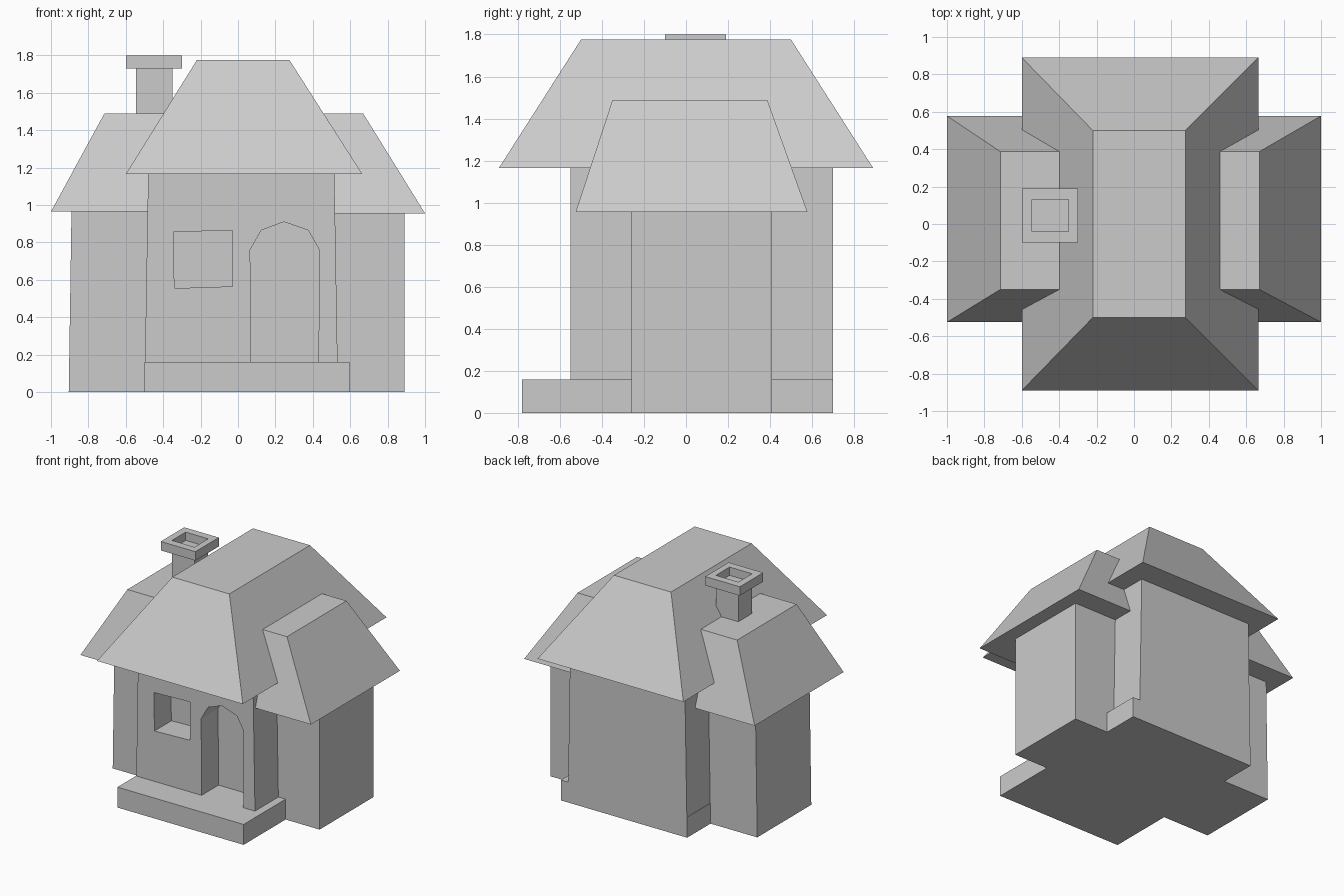
import bpy
import bmesh

cube = bpy.data.objects.get("Cube")
if cube:
    bpy.data.objects.remove(cube, do_unlink=True)

# One plain clay colour
clay = bpy.data.materials.new("clay_grey")
clay.use_nodes = True
CLAY = (0.6, 0.6, 0.6, 1)
clay.diffuse_color = CLAY
clay.node_tree.nodes["Principled BSDF"].inputs["Base Color"].default_value = CLAY


def skin(name, rings):
    """Join closed rings of points into a capped solid."""
    bm = bmesh.new()
    loops = [[bm.verts.new(p) for p in ring] for ring in rings]
    n = len(loops[0])
    for a, b in zip(loops, loops[1:]):
        for i in range(n):
            j = (i + 1) % n
            bm.faces.new((a[i], a[j], b[j], b[i]))
    bm.faces.new(loops[0][::-1])
    bm.faces.new(loops[-1])
    bmesh.ops.recalc_face_normals(bm, faces=bm.faces)
    mesh = bpy.data.meshes.new(name)
    bm.to_mesh(mesh)
    bm.free()
    mesh.materials.append(clay)
    obj = bpy.data.objects.new(name, mesh)
    bpy.context.collection.objects.link(obj)
    return obj


def rect(x0, x1, y0, y1, z):
    return [(x0, y0, z), (x1, y0, z), (x1, y1, z), (x0, y1, z)]


def carve(target, name, outline, y0, y1):
    """Cut a front-facing recess with the given x, z outline."""
    cutter = skin(name, [[(x, y, z) for x, z in outline] for y in (y0, y1)])
    cutter.hide_render = True
    mod = target.modifiers.new(name, 'BOOLEAN')
    mod.operation = 'DIFFERENCE'
    mod.solver = 'EXACT'
    mod.object = cutter
    bpy.context.view_layer.objects.active = target
    bpy.ops.object.modifier_apply(modifier=mod.name)
    bpy.data.objects.remove(cutter, do_unlink=True)


# Main walls with window and arched door recesses
walls = skin("main_walls", [rect(-0.5, 0.535, -0.55, 0.7, 0),
                            rect(-0.48, 0.515, -0.55, 0.7, 1.18)])
carve(walls, "window_recess",
      [(-0.34, 0.555), (-0.03, 0.565), (-0.03, 0.865), (-0.345, 0.855)], -0.7, -0.34)
carve(walls, "door_recess",
      [(0.07, 0.1), (0.43, 0.1), (0.435, 0.76), (0.375, 0.865),
       (0.245, 0.91), (0.125, 0.865), (0.065, 0.76)], -0.7, -0.34)

# Plinth that forms the front step
skin("plinth_step", [rect(-0.5, 0.595, -0.78, 0.7, z) for z in (0, 0.16)])

# Main roof
skin("main_roof", [rect(-0.6, 0.665, -0.89, 0.89, 1.165),
                   rect(-0.22, 0.275, -0.5, 0.5, 1.775)])

# Side wings, each with its own hipped roof
for side, label, foot, ridge, eave in ((-1, "right", 0.905, 0.715, 0.965),
                                       (1, "left", 0.89, 0.67, 0.955)):
    skin(label + "_wing_walls",
         [rect(side * 0.3, side * foot, -0.26, 0.41, 0),
          rect(side * 0.3, side * 0.89, -0.26, 0.41, 0.98)])
    skin(label + "_wing_roof",
         [rect(side * 0.4, side, -0.525, 0.578, eave),
          rect(side * 0.3, side * ridge, -0.35, 0.387, 1.488)])

# Chimney with flared cap and sunken flue
shaft = (-0.545, -0.35, -0.04, 0.13)
cap = (-0.6, -0.3, -0.1, 0.19)
skin("chimney", [rect(*shaft, 1.3), rect(*shaft, 1.73), rect(*cap, 1.73),
                 rect(*cap, 1.8), rect(*shaft, 1.8), rect(*shaft, 1.735)])
